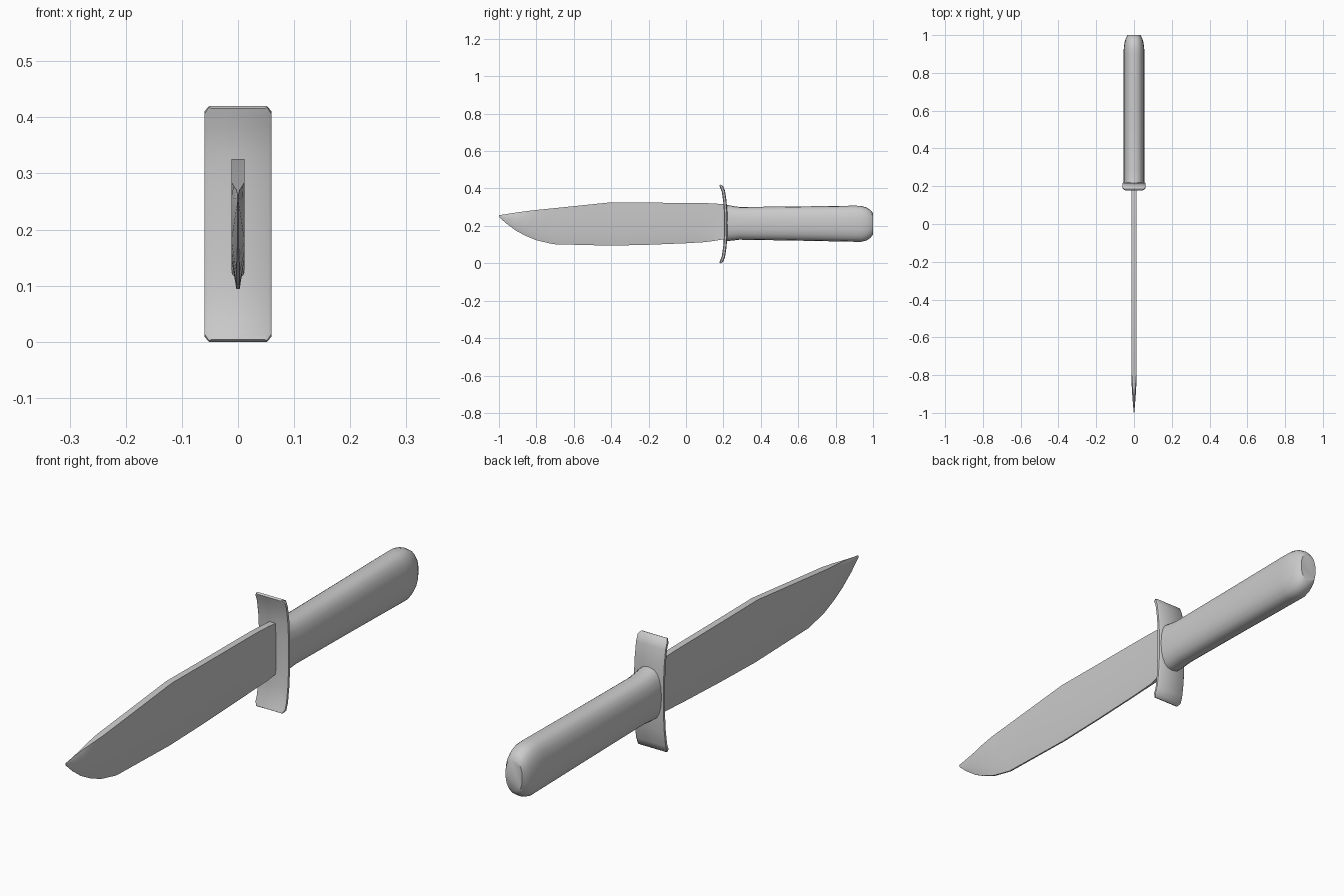
import bpy, bmesh, math

if "Cube" in bpy.data.objects:
    bpy.data.objects.remove(bpy.data.objects["Cube"])


def loft(name, rings, angle=35):
    """Skin a list of equal-length closed rings and cap both ends."""
    bm = bmesh.new()
    loops = [[bm.verts.new(p) for p in ring] for ring in rings]
    n = len(loops[0])
    for a, b in zip(loops, loops[1:]):
        for i in range(n):
            j = (i + 1) % n
            bm.faces.new((a[i], a[j], b[j], b[i]))
    bm.faces.new(loops[0])
    bm.faces.new(loops[-1][::-1])
    bmesh.ops.recalc_face_normals(bm, faces=bm.faces[:])
    mesh = bpy.data.meshes.new(name)
    bm.to_mesh(mesh)
    bm.free()
    obj = bpy.data.objects.new(name, mesh)
    bpy.context.collection.objects.link(obj)
    bpy.ops.object.select_all(action='DESELECT')
    obj.select_set(True)
    bpy.context.view_layer.objects.active = obj
    bpy.ops.object.shade_smooth_by_angle(angle=math.radians(angle))
    return obj


# Blade: y, spine z, edge z, half thickness, spine half width, edge half width
blade = [
    (-1.00, .257, .248, .001, .0005, .0005),
    (-.96, .263, .212, .005, .001, .001),
    (-.91, .271, .175, .009, .003, .001),
    (-.86, .278, .148, .012, .008, .002),
    (-.80, .285, .123, .012, .012, .003),
    (-.71, .294, .102, .012, .012, .003),
    (-.40, .326, .094, .012, .012, .003),
    (-.20, .324, .099, .012, .012, .003),
    (.00, .323, .107, .012, .012, .003),
    (.10, .322, .113, .012, .012, .004),
    (.16, .319, .121, .012, .012, .011),
    (.21, .315, .130, .012, .012, .012),
]
rings = []
for y, top, bot, w, ws, we in blade:
    h = top - bot
    side = [(we, bot), (w, bot + .25 * h), (w, top - .16 * h), (ws, top)]
    rings.append([(x, y, z) for x, z in side] + [(-x, y, z) for x, z in side[::-1]])
loft("blade", rings, 40)

# Guard: curved strip with ends swept towards the blade
guard = [(0.001, .182), (.012, .191), (.035, .200), (.09, .208), (.15, .212)]
guard += [(.42 - z, y) for z, y in guard[::-1]]
rings = []
for i, (z, y) in enumerate(guard):
    a, b = guard[max(i - 1, 0)], guard[min(i + 1, len(guard) - 1)]
    dz, dy = b[0] - a[0], b[1] - a[1]
    length = math.hypot(dz, dy)
    nz, ny = -dy / length, dz / length
    end = i in (0, len(guard) - 1)
    w, t = (.052, .005) if end else (.060, .009)
    outline = [(-w, -t * .5), (-w + .006, -t), (w - .006, -t), (w, -t * .5),
               (w, t * .5), (w - .006, t), (-w + .006, t), (-w, t * .5)]
    rings.append([(x, y + s * ny, min(max(z + s * nz, 0), .42)) for x, s in outline])
loft("guard", rings, 50)

# Handle: y, half width, top z, bottom z
handle = [
    (.210, .055, .314, .120), (.235, .055, .309, .120), (.285, .055, .301, .126),
    (.60, .055, .304, .121), (.90, .055, .308, .115), (.935, .054, .307, .114),
    (.965, .049, .299, .122), (.985, .043, .286, .135), (1.0, .034, .268, .153),
]
SEGMENTS = 20
rings = []
for y, w, top, bot in handle:
    ring = []
    for k in range(SEGMENTS):
        c = math.cos(2 * math.pi * k / SEGMENTS)
        s = math.sin(2 * math.pi * k / SEGMENTS)
        x = w * math.copysign(abs(c) ** .8, c)
        z = (top + bot) / 2 + (top - bot) / 2 * math.copysign(abs(s) ** .85, s)
        ring.append((x, y, z))
    rings.append(ring)
loft("handle", rings, 45)
